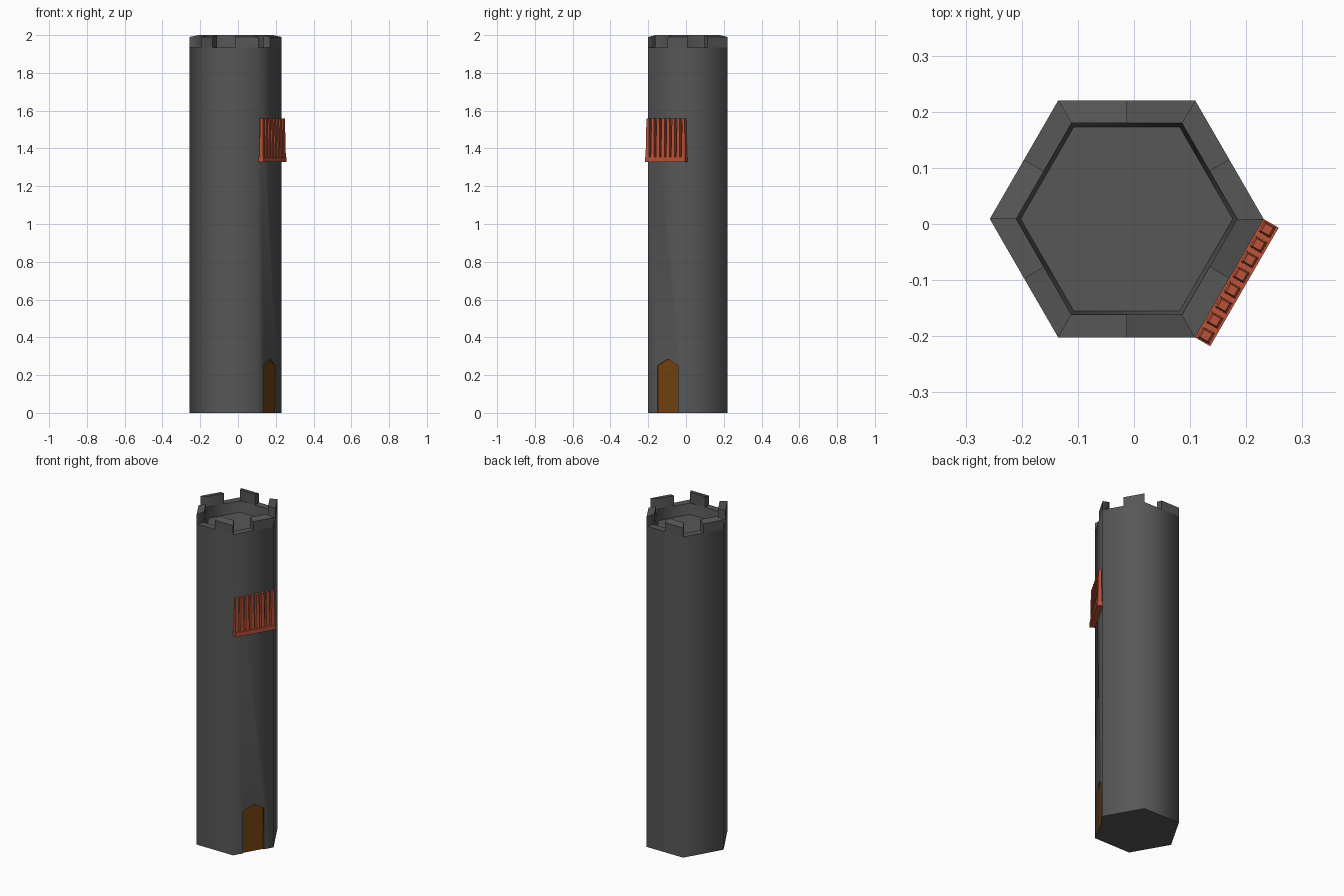
import bpy, bmesh, math
from mathutils import Vector, Matrix

if "Cube" in bpy.data.objects:
    bpy.data.objects.remove(bpy.data.objects["Cube"])

CX, CY, R, RI = -0.013, 0.009, 0.244, 0.197
Z_RIM, Z_TOP, Z_FLOOR = 1.935, 2.0, 1.87


def material(name, col):
    m = bpy.data.materials.new(name)
    m.diffuse_color = (*col, 1)
    m.use_nodes = True
    m.node_tree.nodes["Principled BSDF"].inputs["Base Color"].default_value = m.diffuse_color
    return m


stone = material("dark_stone", (0.095, 0.095, 0.095))
red = material("red_railing", (0.50, 0.085, 0.04))
wood = material("brown_wood", (0.17, 0.055, 0.006))


def finish(name, bm, mat):
    bmesh.ops.recalc_face_normals(bm, faces=bm.faces)
    me = bpy.data.meshes.new(name)
    bm.to_mesh(me)
    bm.free()
    ob = bpy.data.objects.new(name, me)
    me.materials.append(mat)
    bpy.context.collection.objects.link(ob)
    return ob


def smooth(ob):
    bpy.ops.object.select_all(action='DESELECT')
    ob.select_set(True)
    bpy.context.view_layer.objects.active = ob
    bpy.ops.object.shade_smooth_by_angle(angle=math.radians(65))


def corner(k, r, z):
    a = math.radians(60 * k)
    return Vector((CX + r * math.cos(a), CY + r * math.sin(a), z))


def prism(bm, lower, upper):
    # closed solid between two matching loops
    a = [bm.verts.new(p) for p in lower]
    b = [bm.verts.new(p) for p in upper]
    n = len(a)
    bm.faces.new(a[::-1])
    bm.faces.new(b)
    for i in range(n):
        bm.faces.new((a[i], a[(i + 1) % n], b[(i + 1) % n], b[i]))


# hexagonal shaft with a sunken roof floor
bm = bmesh.new()
rings = [[bm.verts.new(corner(k, r, z)) for k in range(6)]
         for r, z in ((R, 0), (R, Z_RIM), (RI, Z_RIM), (RI - 0.008, Z_FLOOR))]
for a, b in zip(rings, rings[1:]):
    for k in range(6):
        bm.faces.new((a[k], a[(k + 1) % 6], b[(k + 1) % 6], b[k]))
bm.faces.new(rings[0][::-1])
bm.faces.new(rings[-1])
tower = finish("tower_shaft", bm, stone)

# battlements: one on the second half of each side, top sloping outward
bm = bmesh.new()
for k in range(6):
    mid = lambda r, z: (corner(k, r, z) + corner(k + 1, r, z)) / 2
    loop = lambda zo, zi: [mid(R, zo), corner(k + 1, R, zo), corner(k + 1, RI, zi), mid(RI, zi)]
    prism(bm, loop(Z_RIM, Z_RIM), loop(Z_TOP - 0.01, Z_TOP))
battlements = finish("battlements", bm, stone)

# local frame on the door side: u along the wall, n outward
P0, P1 = corner(5, R, 0), corner(6, R, 0)
U = (P1 - P0).normalized()
N = Vector((U.y, -U.x, 0))
C = (P0 + P1) / 2
SIDE = (P1 - P0).length


def wall(u, n, z):
    return C + U * u + N * n + Vector((0, 0, z))


# pointed doorway
def door_solid(name, n0, n1, z0):
    bm = bmesh.new()
    prof = [(-0.063, z0), (0.063, z0), (0.063, 0.25), (0, 0.285), (-0.063, 0.25)]
    prism(bm, [wall(u, n0, z) for u, z in prof], [wall(u, n1, z) for u, z in prof])
    return finish(name, bm, wood)


cutter = door_solid("door_cutter", -0.01, 0.05, -0.05)
cut = tower.modifiers.new("doorway", 'BOOLEAN')
cut.operation = 'DIFFERENCE'
cut.solver = 'EXACT'
cut.object = cutter
bpy.context.view_layer.objects.active = tower
bpy.ops.object.modifier_apply(modifier=cut.name)
bpy.data.objects.remove(cutter)
tower.data.materials.clear()
tower.data.materials.append(stone)
for p in tower.data.polygons:
    p.material_index = 0
door_solid("door", -0.012, -0.007, 0)
smooth(tower)
smooth(battlements)


# balcony slab and tapered bars
def block(bm, u, n, hu0, hn0, hu1, hn1, z0, z1):
    sq = lambda hu, hn, z: [wall(u + i * hu, n + j * hn, z)
                            for i, j in ((-1, -1), (1, -1), (1, 1), (-1, 1))]
    prism(bm, sq(hu0, hn0, z0), sq(hu1, hn1, z1))


bm = bmesh.new()
block(bm, 0, 0.0145, SIDE / 2, 0.0165, SIDE / 2, 0.0165, 1.328, 1.355)
finish("balcony_slab", bm, red)

bm = bmesh.new()
BARS = 8
for i in range(BARS):
    u = (i / (BARS - 1) - 0.5) * (SIDE - 0.026)
    block(bm, u, 0.015, 0.011, 0.012, 0.008, 0.008, 1.35, 1.558)
finish("balcony_bars", bm, red)
